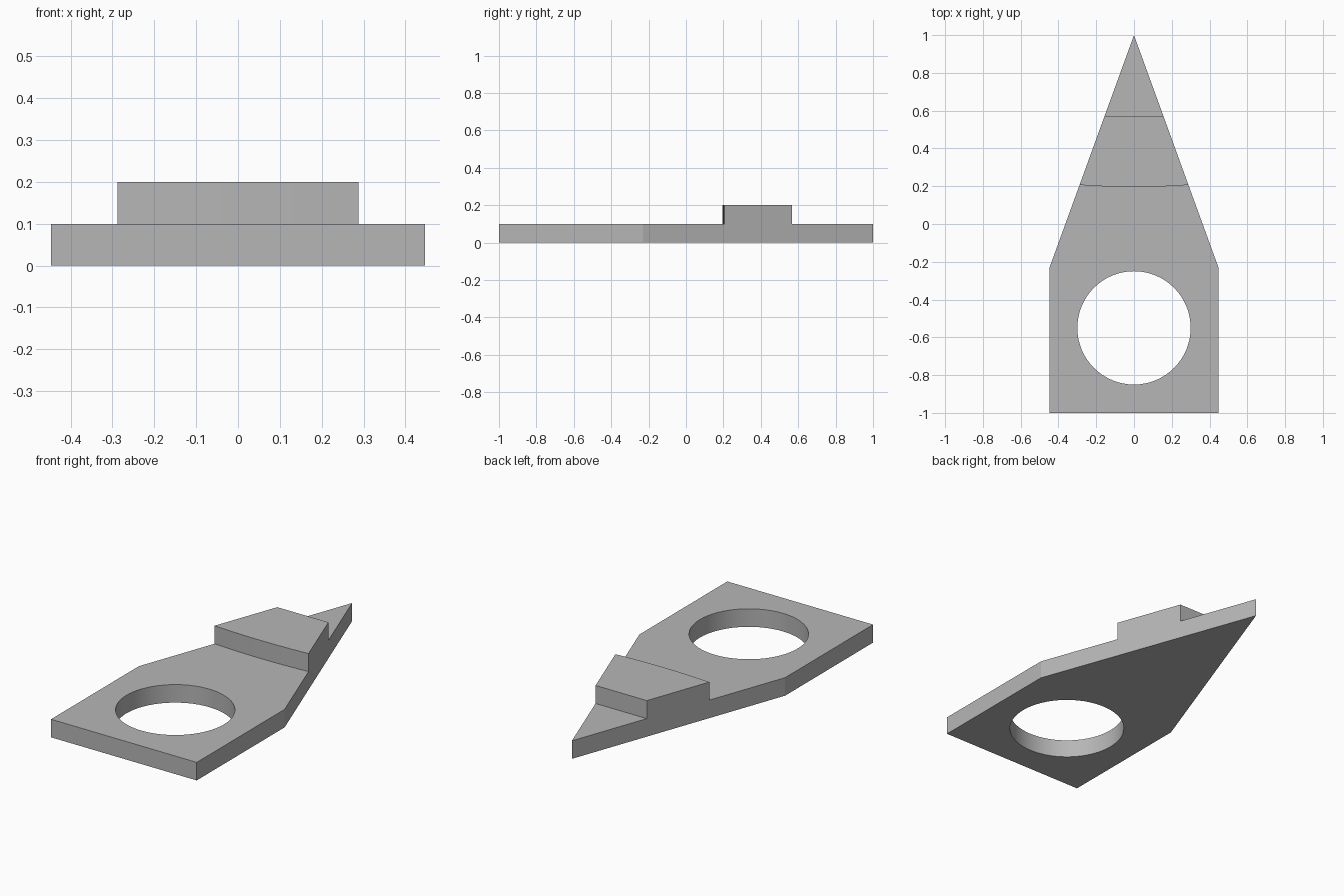
import bpy, bmesh, math

cube = bpy.data.objects.get("Cube")
if cube:
    bpy.data.objects.remove(cube, do_unlink=True)

# Main dimensions
HALF_W, SHOULDER_Y, TIP_Y = 0.447, -0.23, 1.0
THICK = 0.1

grey = bpy.data.materials.new("plain grey")
GREY = (0.47, 0.47, 0.47, 1)
grey.diffuse_color = GREY
grey.use_nodes = True
grey.node_tree.nodes["Principled BSDF"].inputs["Base Color"].default_value = GREY


def taper_x(y):
    """Half width of the pointed end at a given y."""
    return HALF_W * (TIP_Y - y) / (TIP_Y - SHOULDER_Y)


def slab(name, loops, z, height):
    """Extrude an outline, with optional hole loops, into a solid slab."""
    bm = bmesh.new()
    for loop in loops:
        verts = [bm.verts.new((x, y, z)) for x, y in loop]
        for a, b in zip(verts, verts[1:] + verts[:1]):
            bm.edges.new((a, b))
    bmesh.ops.triangle_fill(bm, edges=bm.edges[:], use_beauty=True, normal=(0, 0, 1))
    ext = bmesh.ops.extrude_face_region(bm, geom=bm.faces[:], use_keep_orig=True)
    top = [v for v in ext["geom"] if isinstance(v, bmesh.types.BMVert)]
    bmesh.ops.translate(bm, verts=top, vec=(0, 0, height))
    bmesh.ops.recalc_face_normals(bm, faces=bm.faces[:])
    mesh = bpy.data.meshes.new(name)
    bm.to_mesh(mesh)
    bm.free()
    mesh.materials.append(grey)
    obj = bpy.data.objects.new(name, mesh)
    bpy.context.collection.objects.link(obj)
    bpy.ops.object.select_all(action="DESELECT")
    obj.select_set(True)
    bpy.context.view_layer.objects.active = obj
    bpy.ops.object.shade_smooth_by_angle(angle=math.radians(15))
    return obj


# Pointed base plate with a round hole
outline = [(-HALF_W, -1), (HALF_W, -1), (HALF_W, SHOULDER_Y),
           (0, TIP_Y), (-HALF_W, SHOULDER_Y)]
SIDES, RADIUS, HOLE_Y = 64, 0.3, -0.55
hole = [(RADIUS * math.cos(math.tau * i / SIDES),
         HOLE_Y + RADIUS * math.sin(math.tau * i / SIDES)) for i in range(SIDES)]
slab("base_plate", [outline, hole], 0, THICK)

# Raised block: gently bowed front, straight back, sides following the taper
FRONT_Y, BACK_Y, BOW, STEPS = 0.207, 0.568, 0.011, 12
front_x, back_x = taper_x(FRONT_Y), taper_x(BACK_Y)
bowed = []
for i in range(STEPS + 1):
    t = 2 * i / STEPS - 1
    bowed.append((front_x * t, FRONT_Y - BOW * (1 - t * t)))
slab("raised_block", [bowed + [(back_x, BACK_Y), (-back_x, BACK_Y)]], THICK, THICK)
